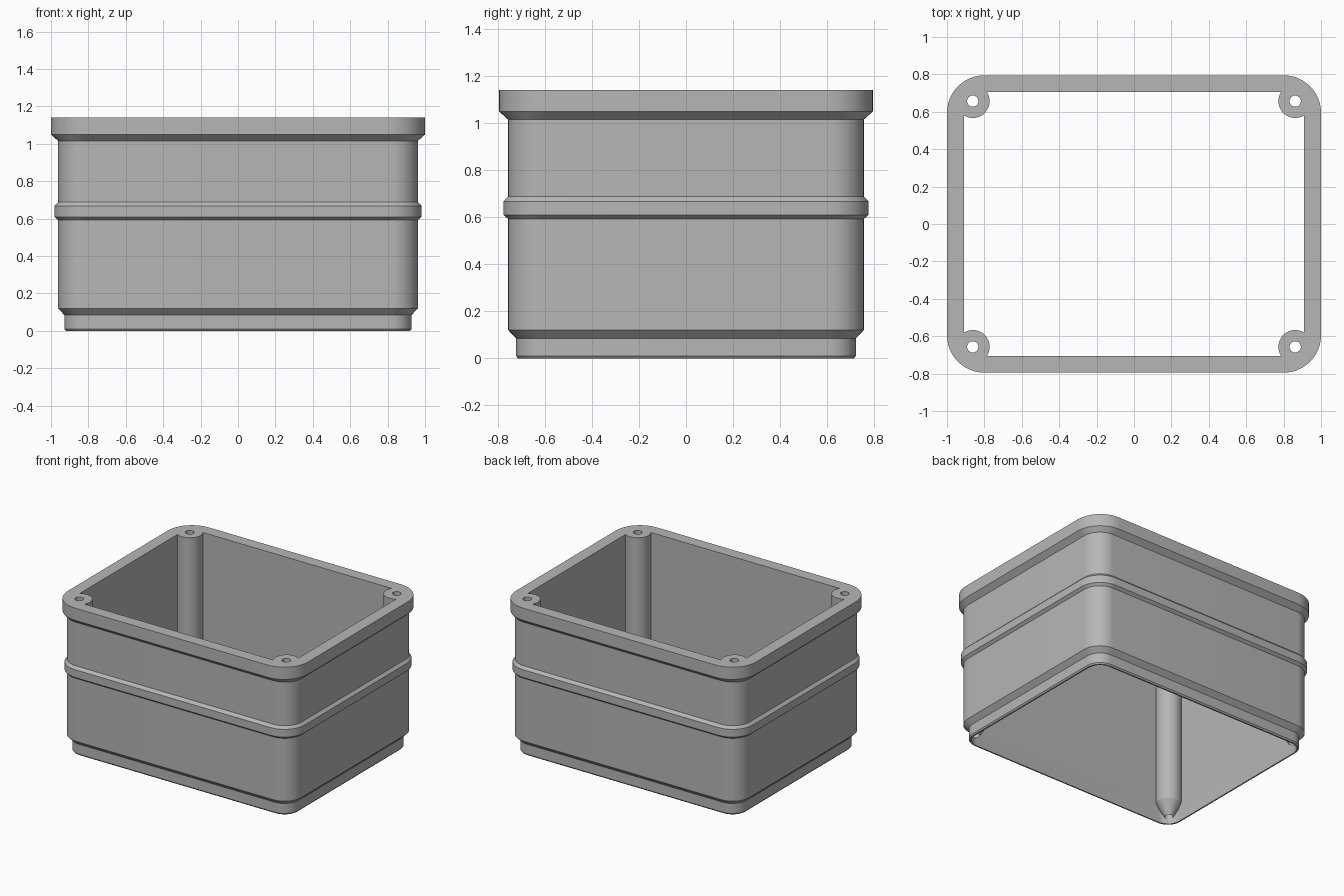
import bpy, bmesh, math

cube = bpy.data.objects.get("Cube")
if cube:
    bpy.data.objects.remove(cube, do_unlink=True)

HALF_X, HALF_Y, HEIGHT = 1.0, 0.795, 1.142
POST_X, POST_Y = 0.862, 0.657

grey = bpy.data.materials.new("mid_grey")
grey.use_nodes = True
grey.diffuse_color = (0.47, 0.47, 0.47, 1)
grey.node_tree.nodes["Principled BSDF"].inputs["Base Color"].default_value = grey.diffuse_color


def rounded_rect(inset, radius, steps=12):
    """Outline of a rounded rectangle, set in from the rim."""
    pts = []
    for corner, (sx, sy) in enumerate([(1, 1), (-1, 1), (-1, -1), (1, -1)]):
        cx = sx * (HALF_X - inset - radius)
        cy = sy * (HALF_Y - inset - radius)
        for i in range(steps + 1):
            a = math.pi / 2 * (corner + i / steps)
            pts.append((cx + radius * math.cos(a), cy + radius * math.sin(a)))
    return pts


def circle(x, y, radius, steps=48):
    turn = [2 * math.pi * i / steps for i in range(steps)]
    return [(x + radius * math.cos(a), y + radius * math.sin(a)) for a in turn]


def loft(name, sections):
    """Closed solid through a stack of (height, outline) sections."""
    bm = bmesh.new()
    rings = [[bm.verts.new((x, y, z)) for x, y in outline] for z, outline in sections]
    for low, high in zip(rings, rings[1:]):
        for i in range(len(low)):
            j = (i + 1) % len(low)
            bm.faces.new((low[i], low[j], high[j], high[i]))
    bm.faces.new(rings[0][::-1])
    bm.faces.new(rings[-1])
    mesh = bpy.data.meshes.new(name)
    bm.to_mesh(mesh)
    bm.free()
    mesh.materials.append(grey)
    obj = bpy.data.objects.new(name, mesh)
    bpy.context.collection.objects.link(obj)
    return obj


def cut(target, cutter):
    """Subtract the cutter from the target, then discard it."""
    cutter.hide_render = True
    mod = target.modifiers.new("cut", 'BOOLEAN')
    mod.operation = 'DIFFERENCE'
    mod.solver = 'EXACT'
    mod.object = cutter
    bpy.context.view_layer.objects.active = target
    bpy.ops.object.modifier_apply(modifier=mod.name)
    bpy.data.objects.remove(cutter, do_unlink=True)


# Outer form: bottom lip, body, middle band and top rim (height, inset, radius)
profile = [
    (0, 0.08, 0.105), (0.01, 0.072, 0.115), (0.085, 0.072, 0.115),
    (0.12, 0.038, 0.14), (0.593, 0.038, 0.14),
    (0.61, 0.018, 0.17), (0.668, 0.018, 0.17),
    (0.688, 0.038, 0.14), (1.016, 0.038, 0.14),
    (1.05, 0, 0.2), (HEIGHT, 0, 0.2),
]
box = loft("open_box", [(z, rounded_rect(i, r)) for z, i, r in profile])

# Cavity open at both ends, keeping the four corner posts with tapered feet
inner = rounded_rect(0.09, 0.1)
cavity = loft("cavity_cutter", [(-0.2, inner), (HEIGHT + 0.1, inner)])
corners = [(sx * POST_X, sy * POST_Y) for sx in (-1, 1) for sy in (-1, 1)]
for x, y in corners:
    cut(cavity, loft("post_cutter", [
        (0.023, circle(x, y, 0.02)),
        (0.14, circle(x, y, 0.09)),
        (HEIGHT + 0.2, circle(x, y, 0.09)),
    ]))
cut(box, cavity)

# Screw holes through the posts
for x, y in corners:
    hole = circle(x, y, 0.03, 32)
    cut(box, loft("hole_cutter", [(-0.3, hole), (HEIGHT + 0.3, hole)]))

# Smooth corners and posts, crisp edges
bpy.ops.object.select_all(action='DESELECT')
box.select_set(True)
bpy.context.view_layer.objects.active = box
bpy.ops.object.shade_smooth_by_angle(angle=math.radians(25))
